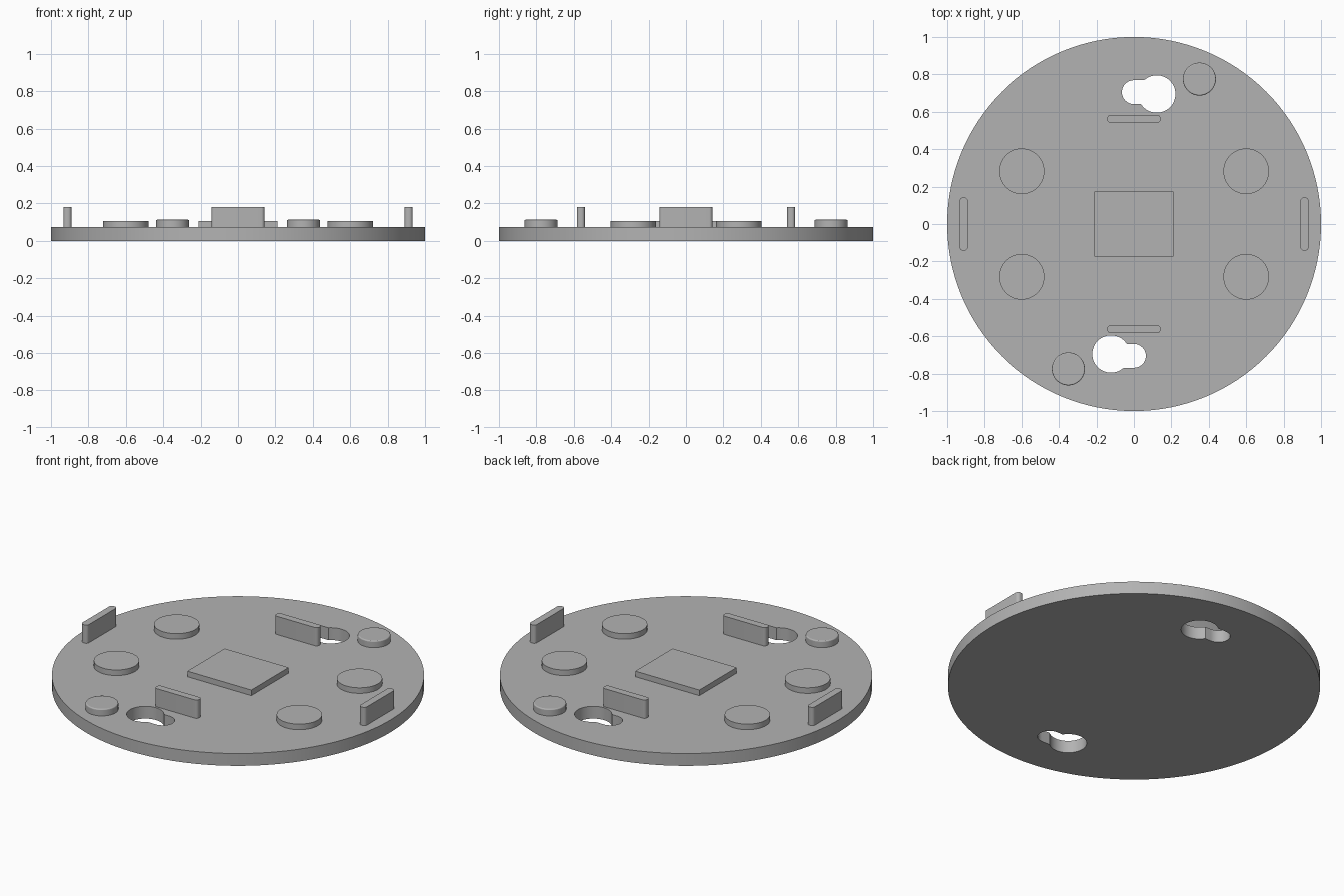
import bpy
from math import sin, cos, pi, asin

if "Cube" in bpy.data.objects:
    bpy.data.objects.remove(bpy.data.objects["Cube"], do_unlink=True)

GREY = (0.45, 0.45, 0.45, 1)
grey = bpy.data.materials.new("plain grey")
grey.use_nodes = True
grey.diffuse_color = GREY
grey.node_tree.nodes["Principled BSDF"].inputs["Base Color"].default_value = GREY

PLATE_TOP = 0.073
SINK = 0.01  # raised parts are seated slightly into the plate


def arc(cx, cy, r, start, end, steps):
    return [(cx + r * cos(start + (end - start) * i / steps),
             cy + r * sin(start + (end - start) * i / steps)) for i in range(steps + 1)]


def circle(cx, cy, r, steps=64):
    return arc(cx, cy, r, 0, 2 * pi, steps)[:-1]


def rounded_bar(cx, cy, half_x, half_y, r):
    pts = []
    corners = [(1, 1), (-1, 1), (-1, -1), (1, -1)]
    for i, (sx, sy) in enumerate(corners):
        pts += arc(cx + sx * (half_x - r), cy + sy * (half_y - r), r,
                   i * pi / 2, (i + 1) * pi / 2, 8)
    return pts


def prism(name, outline, bottom, top, bevel=0):
    """Extrude a counter-clockwise outline between two heights."""
    n = len(outline)
    verts = [(x, y, z) for z in (bottom, top) for x, y in outline]
    faces = [list(range(n))[::-1], list(range(n, 2 * n))]
    faces += [(i, (i + 1) % n, n + (i + 1) % n, n + i) for i in range(n)]
    mesh = bpy.data.meshes.new(name)
    mesh.from_pydata(verts, [], faces)
    mesh.materials.append(grey)
    ob = bpy.data.objects.new(name, mesh)
    bpy.context.collection.objects.link(ob)
    if bevel:
        mod = ob.modifiers.new("soft rim", "BEVEL")
        mod.width = bevel
        mod.segments = 3
    return ob


def smooth(ob):
    bpy.ops.object.select_all(action="DESELECT")
    ob.select_set(True)
    bpy.context.view_layer.objects.active = ob
    bpy.ops.object.shade_smooth_by_angle(angle=pi / 6)


# Round base plate with two keyholes, one turned half way round from the other
plate = prism("base_plate", circle(0, 0, 1, 128), 0, PLATE_TOP)
slot_r, slot_y = 0.064, 0.705
hole_r, hole_x, hole_y = 0.1, 0.122, 0.695
upper = pi - asin((slot_y + slot_r - hole_y) / hole_r)
lower = -pi - asin((slot_y - slot_r - hole_y) / hole_r)
keyhole = arc(0, slot_y, slot_r, pi / 2, 3 * pi / 2, 24)
keyhole += arc(hole_x, hole_y, hole_r, lower, upper, 48)
cutters = []
for side, s in (("back", 1), ("front", -1)):
    cutter = prism(side + "_keyhole_cutter", [(s * x, s * y) for x, y in keyhole], -0.1, 0.2)
    cutter.hide_render = True
    cutters.append(cutter)
    mod = plate.modifiers.new(side + " keyhole", "BOOLEAN")
    mod.operation = "DIFFERENCE"
    mod.solver = "EXACT"
    mod.object = cutter
bpy.ops.object.select_all(action="DESELECT")
plate.select_set(True)
bpy.context.view_layer.objects.active = plate
for mod in list(plate.modifiers):
    bpy.ops.object.modifier_apply(modifier=mod.name)
for cutter in cutters:
    bpy.data.objects.remove(cutter, do_unlink=True)
smooth(plate)

# Central rectangular pad
prism("centre_pad", [(-0.21, -0.175), (0.21, -0.175), (0.21, 0.175), (-0.21, 0.175)],
      PLATE_TOP - SINK, 0.106)

# Four large round pads
for xn, sx in (("left", 1), ("right", -1)):
    for yn, sy in (("back", 1), ("front", -1)):
        smooth(prism(f"{yn}_{xn}_round_pad", circle(sx * 0.6, sy * 0.282, 0.122),
                     PLATE_TOP - SINK, 0.106))

# Two small round buttons and the four upright tabs
for yn, xn, s in (("back", "left", 1), ("front", "right", -1)):
    smooth(prism(yn + "_button", circle(s * 0.35, s * 0.775, 0.088),
                 PLATE_TOP - SINK, 0.113, bevel=0.006))
    smooth(prism(yn + "_tab", rounded_bar(0, s * 0.562, 0.142, 0.0215, 0.018),
                 PLATE_TOP - SINK, 0.181))
    smooth(prism(xn + "_tab", rounded_bar(s * 0.912, 0, 0.0215, 0.142, 0.018),
                 PLATE_TOP - SINK, 0.181))
